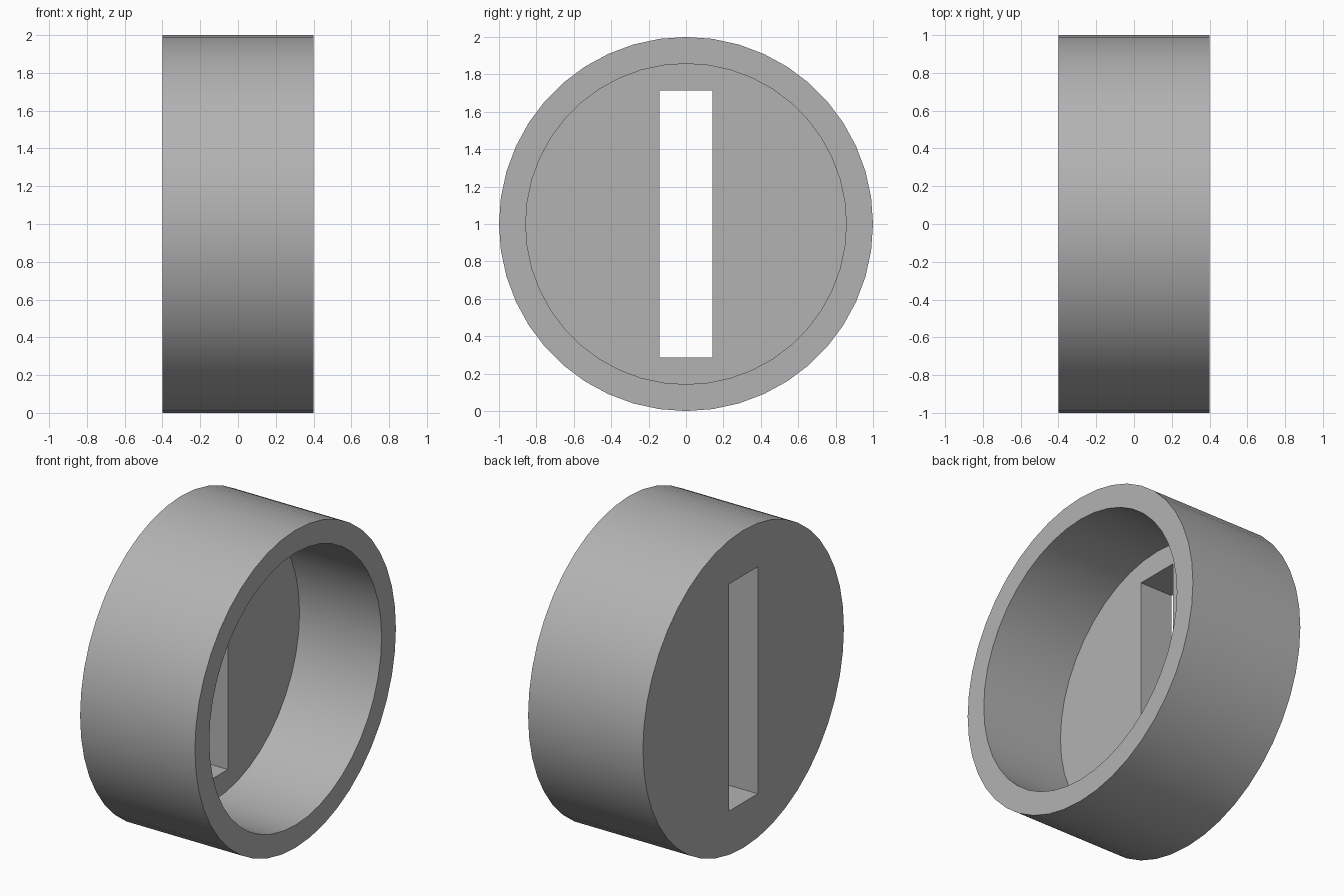
import bpy
import math

if "Cube" in bpy.data.objects:
    bpy.data.objects.remove(bpy.data.objects["Cube"], do_unlink=True)

RADIUS, HALF_WIDTH = 1.0, 0.4
BORE_RADIUS, BORE_DEPTH = 6 / 7, 4 / 7
SLOT_WIDTH, SLOT_HEIGHT = 2 / 7, 10 / 7

grey = bpy.data.materials.new("plain grey")
grey.use_nodes = True
colour = (0.45, 0.45, 0.45, 1)
grey.diffuse_color = colour
grey.node_tree.nodes["Principled BSDF"].inputs["Base Color"].default_value = colour


def disc(name, radius, x_min, x_max, sides):
    """Cylinder lying along x, centred at half the cap height."""
    bpy.ops.mesh.primitive_cylinder_add(
        vertices=sides, radius=radius, depth=x_max - x_min,
        location=((x_min + x_max) / 2, 0, RADIUS), rotation=(0, math.pi / 2, 0))
    obj = bpy.context.object
    obj.name = name
    return obj


def cut(target, cutter):
    """Subtract the cutter from the target and remove it."""
    cutter.hide_render = True
    mod = target.modifiers.new("cut", 'BOOLEAN')
    mod.operation = 'DIFFERENCE'
    mod.solver = 'EXACT'
    mod.object = cutter
    bpy.ops.object.select_all(action='DESELECT')
    bpy.context.view_layer.objects.active = target
    target.select_set(True)
    bpy.ops.object.modifier_apply(modifier=mod.name)
    bpy.data.objects.remove(cutter, do_unlink=True)


# Round cap body
cap = disc("slotted_cap", RADIUS, -HALF_WIDTH, HALF_WIDTH, 44)
cap.data.materials.append(grey)

# Wide recess open towards +x, leaving a rim and a floor
cut(cap, disc("recess_cutter", BORE_RADIUS, HALF_WIDTH - BORE_DEPTH, HALF_WIDTH + 0.2, 44))

# Upright slot through the floor
bpy.ops.mesh.primitive_cube_add(size=1, location=(-HALF_WIDTH, 0, RADIUS))
slot = bpy.context.object
slot.name = "slot_cutter"
slot.scale = (1, SLOT_WIDTH, SLOT_HEIGHT)
cut(cap, slot)

# Smooth round walls with crisp rims
bpy.ops.object.shade_smooth_by_angle(angle=math.radians(30))
